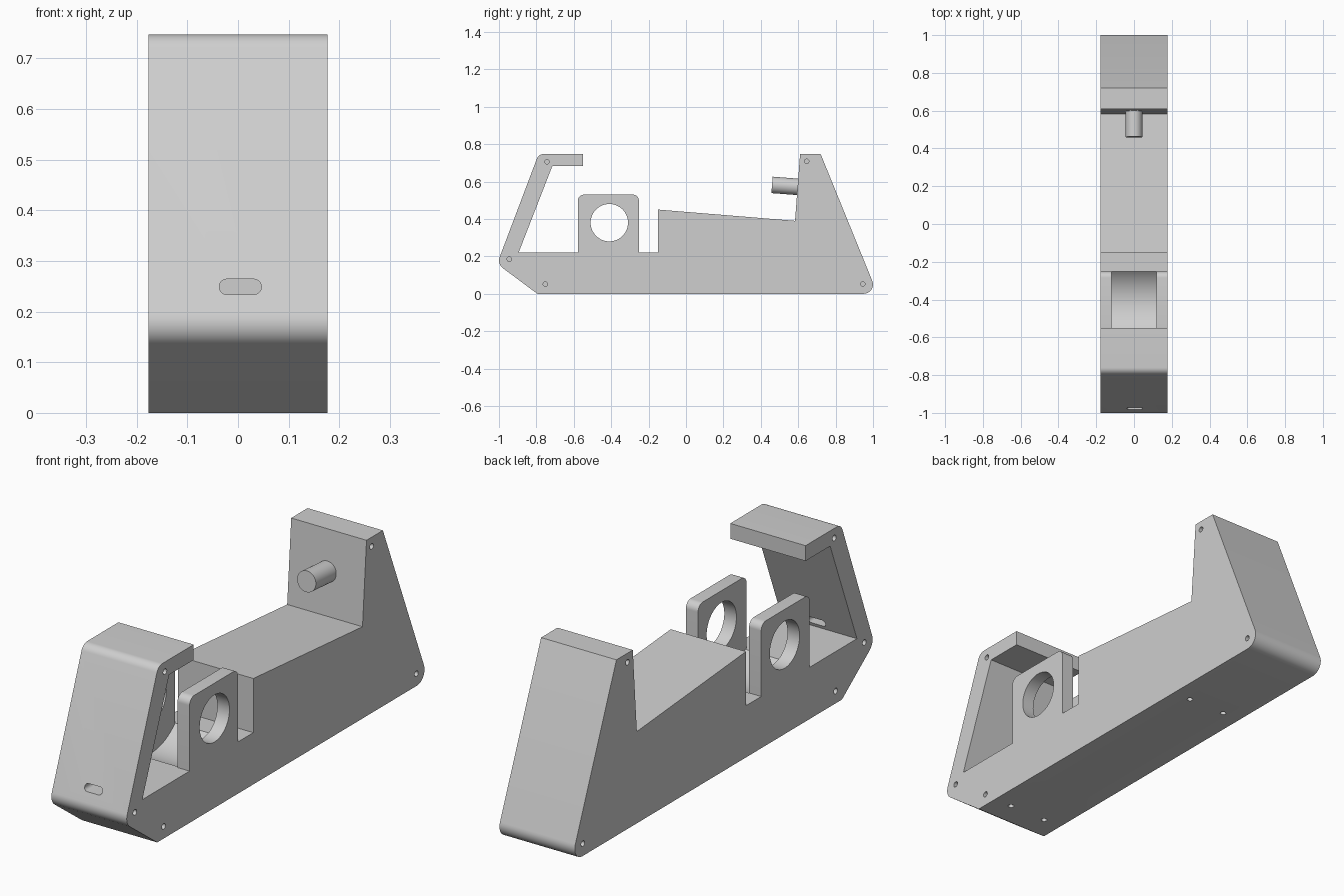
import bpy, bmesh, math
from mathutils import Vector

if "Cube" in bpy.data.objects:
    bpy.data.objects.remove(bpy.data.objects["Cube"], do_unlink=True)

grey = bpy.data.materials.new("light grey plastic")
grey.use_nodes = True
grey.diffuse_color = (0.62, 0.62, 0.62, 1)
grey.node_tree.nodes["Principled BSDF"].inputs["Base Color"].default_value = (0.62, 0.62, 0.62, 1)

HALF = 0.177      # half the body width
INNER = 0.12      # inner face of the lugs
RING = (-0.41, 0.38)


def rounded(corners, steps=10):
    """Turn (u, v, radius) corners into an outline with filleted corners."""
    out = []
    for i, (u, v, r) in enumerate(corners):
        p = Vector((u, v))
        if r == 0:
            out.append(p)
            continue
        a = (Vector(corners[i - 1][:2]) - p).normalized()
        b = (Vector(corners[(i + 1) % len(corners)][:2]) - p).normalized()
        half = a.angle(b) / 2
        centre = p + (a + b).normalized() * r / math.sin(half)
        start = p + a * r / math.tan(half) - centre
        end = p + b * r / math.tan(half) - centre
        for k in range(steps + 1):
            mix = start.slerp(end, k / steps)
            out.append(centre + mix.normalized() * r)
    return out


def prism(name, outline, lo, hi, place=lambda u, v, w: (w, u, v)):
    """Extrude a 2D outline from lo to hi; place maps (u, v, w) to x, y, z."""
    bm = bmesh.new()
    face = bm.faces.new([bm.verts.new(place(u, v, lo)) for u, v in outline])
    new = bmesh.ops.extrude_face_region(bm, geom=[face])["geom"]
    shift = Vector(place(0, 0, hi)) - Vector(place(0, 0, lo))
    bmesh.ops.translate(bm, vec=shift, verts=[g for g in new if isinstance(g, bmesh.types.BMVert)])
    bmesh.ops.recalc_face_normals(bm, faces=bm.faces)
    mesh = bpy.data.meshes.new(name)
    bm.to_mesh(mesh)
    bm.free()
    mesh.materials.append(grey)
    obj = bpy.data.objects.new(name, mesh)
    bpy.context.collection.objects.link(obj)
    return obj


def circle(u, v, r, n=64):
    return [(u + r * math.cos(math.tau * k / n), v + r * math.sin(math.tau * k / n)) for k in range(n)]


def activate(obj):
    bpy.ops.object.select_all(action="DESELECT")
    obj.select_set(True)
    bpy.context.view_layer.objects.active = obj


def cut(obj, cutter):
    cutter.hide_render = True
    mod = obj.modifiers.new("cut", "BOOLEAN")
    mod.operation = "DIFFERENCE"
    mod.solver = "EXACT"
    mod.object = cutter
    activate(obj)
    bpy.ops.object.modifier_apply(modifier=mod.name)
    bpy.data.objects.remove(cutter, do_unlink=True)


def smooth(obj):
    activate(obj)
    bpy.ops.object.shade_smooth_by_angle(angle=math.radians(25))


# Body: base, front arm with overhang, sloped deck and rear support
body = prism("body", rounded([
    (-0.795, 0, 0), (1.024, 0, 0.05), (0.72, 0.747, 0), (0.61, 0.747, 0),
    (0.583, 0.39, 0), (-0.15, 0.45, 0), (-0.15, 0.22, 0), (-0.895, 0.22, 0),
    (-0.715, 0.682, 0), (-0.55, 0.682, 0), (-0.55, 0.747, 0),
    (-0.788, 0.747, 0.04), (-1.01, 0.16, 0.05)]), -HALF, HALF)

# Round trough between the lugs
cut(body, prism("trough_cutter", circle(*RING, 0.226, 96), -INNER, INNER))

# Slot through the front arm
slot = rounded([(-0.037, 0.234, 0.0145), (0.046, 0.234, 0.0145),
                (0.046, 0.264, 0.0145), (-0.037, 0.264, 0.0145)])
cut(body, prism("slot_cutter", slot, -1.1, -0.8, lambda u, v, w: (u, w, v)))

# Small screw holes at the side corners and in the underside
for side in (-1, 1):
    for y, z in [(-0.743, 0.706), (-0.945, 0.185), (-0.752, 0.052), (0.945, 0.052), (0.645, 0.708)]:
        cut(body, prism("side_hole_cutter", circle(y, z, 0.012, 24), side * 0.1, side * 0.2))
    for y in (-0.69, 0.47):
        cut(body, prism("base_hole_cutter", circle(side * 0.09, y, 0.012, 24), -0.02, 0.08,
                        lambda u, v, w: (u, v, w)))
smooth(body)

# Pair of lugs with a round bore
for name, side in (("left_lug", 1), ("right_lug", -1)):
    lug = prism(name, rounded([(-0.578, 0.22, 0), (-0.252, 0.22, 0),
                               (-0.252, 0.53, 0.032), (-0.578, 0.53, 0.032)]),
                side * INNER, side * HALF)
    cut(lug, prism("bore_cutter", circle(*RING, 0.1), side * 0.05, side * 0.25))
    smooth(lug)

# Peg standing square to the leaning face of the rear support
peg = prism("peg", circle(0, 0, 0.044, 48), 0, 0.15, lambda u, v, w: (u, w, v))
peg.location = (0, 0.46, 0.582)
peg.rotation_euler.x = math.radians(-4.3)
smooth(peg)
